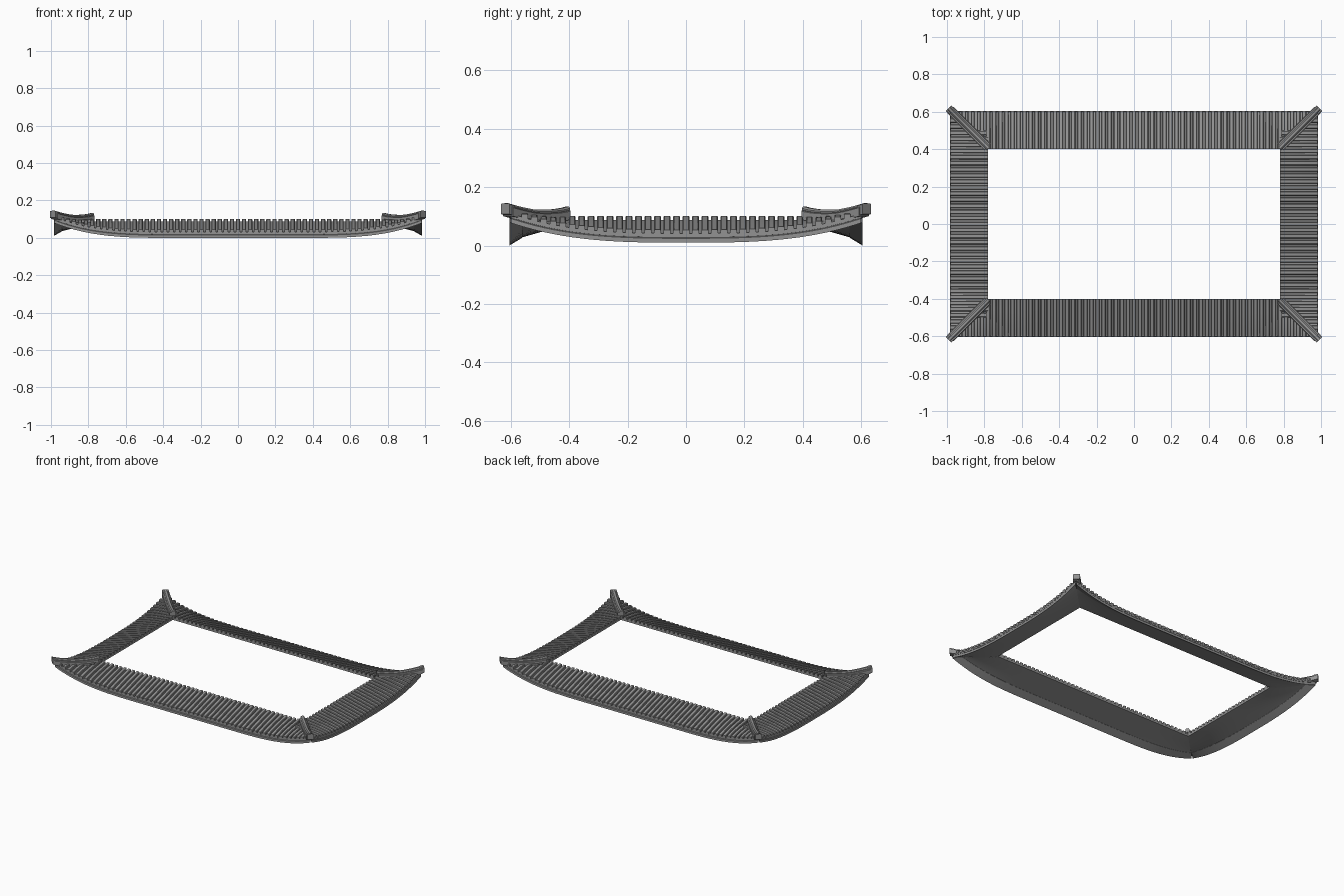
import bpy, bmesh, math
from mathutils import Matrix, Vector

if "Cube" in bpy.data.objects:
    bpy.data.objects.remove(bpy.data.objects["Cube"])

HALF_X, HALF_Y, RUN = 0.98, 0.60, 0.20   # eave half sizes and inward run
TOP, CORNER = 0.087, 0.108               # inner edge and corner heights
PITCH, RIB_W, RIB_H = 0.0325, 0.0115, 0.015


def material(name, value):
    m = bpy.data.materials.new(name)
    m.use_nodes = True
    colour = (value, value, value, 1)
    m.diffuse_color = colour
    m.node_tree.nodes["Principled BSDF"].inputs["Base Color"].default_value = colour
    return m


TILE = material("grey roof tile", 0.29)


def loft(bm, rings):
    """Closed solid through a list of matching rings of points."""
    rows = [[bm.verts.new(p) for p in ring] for ring in rings]
    n = len(rows[0])
    for a, b in zip(rows, rows[1:]):
        for i in range(n):
            j = (i + 1) % n
            bm.faces.new((a[i], a[j], b[j], b[i]))
    bm.faces.new(rows[0][::-1])
    bm.faces.new(rows[-1])


def finish(bm, name, turn=0):
    bmesh.ops.recalc_face_normals(bm, faces=bm.faces)
    bm.transform(Matrix.Rotation(turn, 4, "Z"))
    mesh = bpy.data.meshes.new(name)
    bm.to_mesh(mesh)
    bm.free()
    mesh.materials.append(TILE)
    ob = bpy.data.objects.new(name, mesh)
    bpy.context.collection.objects.link(ob)
    bpy.ops.object.select_all(action="DESELECT")
    ob.select_set(True)
    bpy.context.view_layer.objects.active = ob
    bpy.ops.object.shade_smooth_by_angle(angle=math.radians(30))


def height(along, s, half, eave):
    """Top of the roof: straight slope plus an upswept corner."""
    d = max(0, half - RUN * s - abs(along))
    sweep = max(0, 1 - d / 0.6) ** 3 * max(0, 1 - s) ** 1.5
    return eave + (TOP - eave) * s + (CORNER - eave) * sweep


def build_side(side, half, dist, eave, turn, overlap):
    def point(along, s, dz=0, out=0):
        return Vector((along, -(dist - RUN * s) - out, height(along, s, half, eave) + dz))

    fractions = [math.sin(math.pi / 2 * (i / 20 - 1)) for i in range(41)]
    steps = [i / 8 for i in range(9)]

    # Thin sloping slab
    bm = bmesh.new()
    rings = []
    for f in fractions:
        top = [point(f * (half - RUN * s), s) for s in steps]
        under = [point(f * (half - RUN * s), s, -0.013) for s in steps]
        rings.append(top + under[::-1])
    loft(bm, rings)
    finish(bm, side + "_roof_slab", turn)

    # Two stacked boards along the eave, the lower one wedge shaped underneath
    for name, low, high, out, depth in (("lower", -0.030, -0.015, 0.005, 0.2),
                                        ("upper", -0.011, 0.002, 0.002, 0.04)):
        bm = bmesh.new()
        rings = []
        for f in fractions:
            inner = f * (half - RUN * depth)
            rings.append([point(f * half, 0, low, out), point(f * half, 0, high, out),
                          point(inner, depth, -0.002), point(inner, depth, -0.014)])
        loft(bm, rings)
        finish(bm, f"{side}_{name}_eave_board", turn)

    # Flat-topped cover tiles running up the slope to the hips
    bm = bmesh.new()
    count = int((half - 0.02) / PITCH)
    for i in range(-count, count + 1):
        a = i * PITCH
        end = (half + 0.008 - abs(a)) / RUN
        if end > 0.55:
            end += overlap
        end = min(1, end)
        rings = []
        for k in range(9):
            base = point(a, -0.02 + (end + 0.02) * k / 8)
            rings.append([base + Vector((x * RIB_W, 0, z)) for x, z in
                          ((1, -0.002), (1, RIB_H - 0.003), (0.7, RIB_H),
                           (-0.7, RIB_H), (-1, RIB_H - 0.003), (-1, -0.002))])
        loft(bm, rings)
    finish(bm, side + "_cover_tiles", turn)


FRONT_EAVE, END_EAVE = 0.030, 0.040
for k, side in enumerate(("front", "left", "back", "right")):
    if k % 2 == 0:
        build_side(side, HALF_X, HALF_Y, FRONT_EAVE, k * math.pi / 2, 0)
    else:
        build_side(side, HALF_Y, HALF_X, END_EAVE, k * math.pi / 2, 0.35)


def hip_bar(name, sx, sy, start, end, width, low, high, bevel):
    """Bar following one hip line, with chamfered top edges."""
    across = Vector((sy, -sx, 0)).normalized()
    w, inner = width / 2, width / 2 - bevel
    section = [(-w, low), (w, low), (w, high - bevel), (inner, high), (-inner, high), (-w, high - bevel)]
    rings = []
    for k in range(13):
        u = start + (end - start) * k / 12
        z = height(HALF_X - RUN * u, u, HALF_X, FRONT_EAVE) + max(0, u - 0.4) * 0.02
        base = Vector((sx * (HALF_X - 0.002 - RUN * u), sy * (HALF_Y + 0.006 - RUN * u), z))
        rings.append([base + across * x + Vector((0, 0, dz)) for x, dz in section])
    bm = bmesh.new()
    loft(bm, rings)
    finish(bm, name)


# Corner ridges: broad base, narrow cap and an end block
for sx, ns in ((1, "left"), (-1, "right")):
    for sy, ne in ((-1, "front"), (1, "back")):
        label = f"{ne}_{ns}"
        hip_bar(label + "_ridge_base", sx, sy, -0.02, 0.97, 0.048, -0.008, 0.024, 0.003)
        hip_bar(label + "_ridge_cap", sx, sy, -0.05, 1.0, 0.026, 0.0, 0.035, 0.006)
        hip_bar(label + "_ridge_end", sx, sy, -0.065, 0.03, 0.042, -0.004, 0.032, 0.003)
